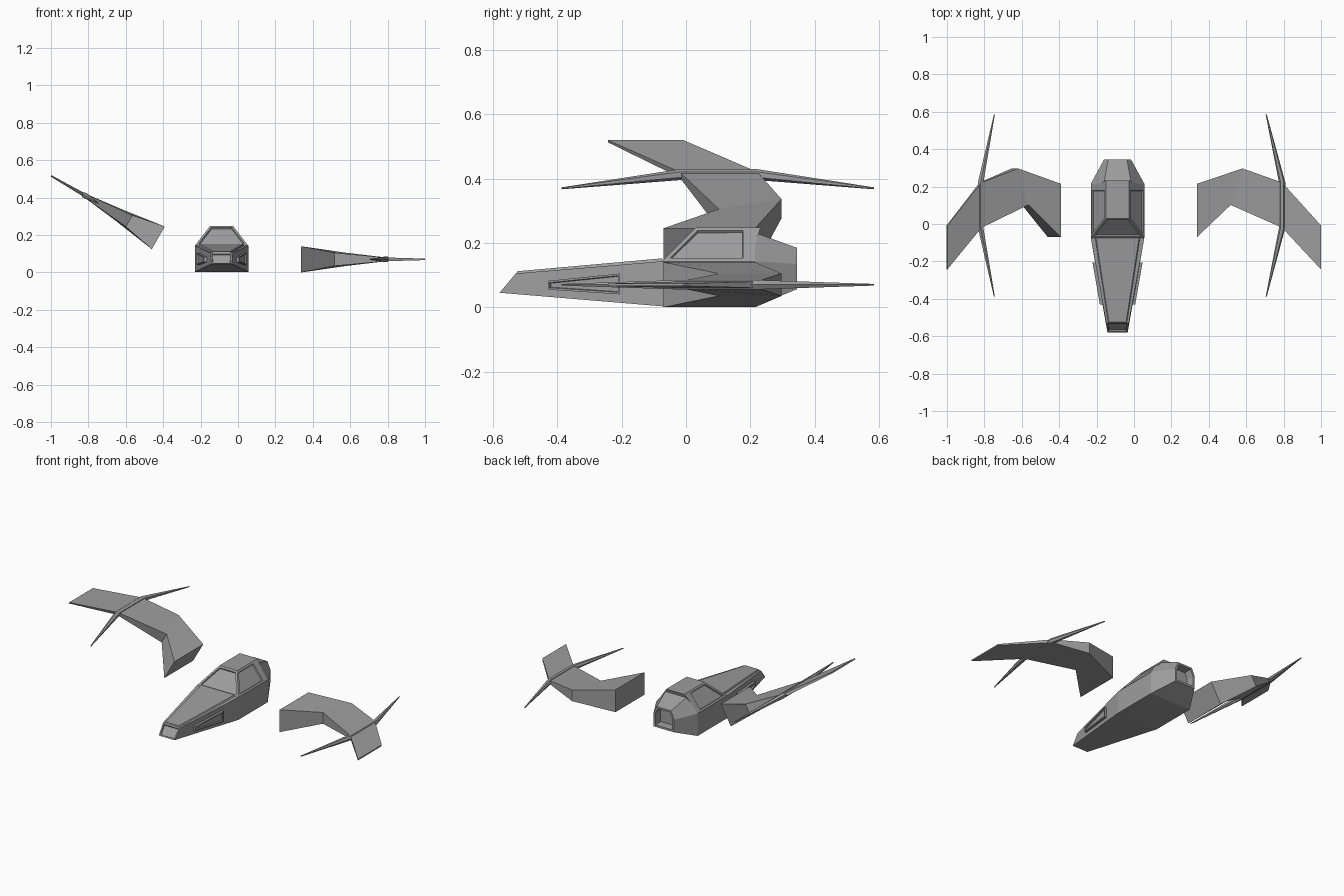
import bpy
import bmesh
import math
from mathutils import Matrix, Vector

cube = bpy.data.objects.get("Cube")
if cube:
    bpy.data.objects.remove(cube, do_unlink=True)

grey = bpy.data.materials.new("hull_grey")
grey.use_nodes = True
COLOUR = (0.34, 0.34, 0.34, 1)
grey.diffuse_color = COLOUR
grey.node_tree.nodes["Principled BSDF"].inputs["Base Color"].default_value = COLOUR

BODY = Matrix.Translation((-0.088, 0, 0))


def loft(name, rings, matrix, panel=None, thickness=0.012, depth=-0.008):
    """Skin a row of matching rings, then recess the faces picked by panel."""
    bm = bmesh.new()
    rows = [[bm.verts.new(p) for p in ring] for ring in rings]
    n = len(rows[0])
    for a, b in zip(rows, rows[1:]):
        for i in range(n):
            j = (i + 1) % n
            bm.faces.new((a[i], a[j], b[j], b[i]))
    bm.faces.new(rows[0])
    bm.faces.new(rows[-1])
    bmesh.ops.recalc_face_normals(bm, faces=bm.faces)
    if panel:
        bm.normal_update()
        chosen = [f for f in bm.faces if panel(f.normal, f.calc_center_median())]
        bmesh.ops.inset_individual(bm, faces=chosen, thickness=thickness, use_even_offset=True)
        bmesh.ops.inset_individual(bm, faces=chosen, thickness=0.003, depth=depth)
    bm.transform(matrix)
    bmesh.ops.recalc_face_normals(bm, faces=bm.faces)
    mesh = bpy.data.meshes.new(name)
    bm.to_mesh(mesh)
    bm.free()
    mesh.materials.append(grey)
    obj = bpy.data.objects.new(name, mesh)
    bpy.context.collection.objects.link(obj)
    return obj


def section(*levels):
    """Symmetric ring from (half width, y, z) levels, bottom to top."""
    return [(w, y, z) for w, y, z in levels] + [(-w, y, z) for w, y, z in reversed(levels)]


# Main hull with a tapered nose and a framed nose panel
loft("hull", [
    section((0.054, -0.58, 0.045), (0.06, -0.53, 0.105)),
    section((0.143, -0.075, 0.003), (0.143, -0.075, 0.143)),
    section((0.143, 0.2, 0.003), (0.143, 0.2, 0.143)),
], BODY, lambda n, c: n.y < -0.5, thickness=0.008)

# Raised plate along the top of the nose
loft("nose_top_plate", [
    section((0.052, -0.53, 0.1), (0.046, -0.525, 0.112)),
    section((0.122, -0.07, 0.14), (0.115, -0.075, 0.152)),
], BODY)

# Canopy with recessed windscreen and side windows
loft("canopy", [
    section((0.143, -0.075, 0.143), (0.062, 0.03, 0.248)),
    section((0.143, 0.19, 0.143), (0.062, 0.19, 0.248)),
    section((0.143, 0.2, 0.143), (0.062, 0.232, 0.248)),
], BODY, lambda n, c: n.y < -0.4 or (abs(n.x) > 0.5 and c.y < 0.15))

# Tapered tail with a deep exhaust recess
loft("tail", [
    section((0.143, 0.2, 0.003), (0.143, 0.2, 0.143), (0.074, 0.2, 0.232)),
    section((0.143, 0.215, 0.003), (0.143, 0.215, 0.143), (0.074, 0.215, 0.232)),
    section((0.07, 0.345, 0.056), (0.072, 0.345, 0.135), (0.05, 0.345, 0.185)),
], BODY, lambda n, c: n.y > 0.95, depth=-0.05)


# Raised side panels on the nose
def nose_width(y):
    return 0.143 + 0.176 * (y + 0.075)


outline = [(-0.43, 0.055), (-0.43, 0.082), (-0.205, 0.105), (-0.205, 0.04)]
for side, label in ((1, "left"), (-1, "right")):
    loft(label + "_nose_panel",
         [[(side * (nose_width(y) + out), y, z) for y, z in outline] for out in (-0.01, 0.014)],
         BODY, lambda n, c: abs(n.x) > 0.8 and abs(c.x) > nose_width(c.y), thickness=0.006)


def hexagon(x, y, r):
    return [(x + r * math.cos(k * math.pi / 3), y, r * math.sin(k * math.pi / 3)) for k in range(6)]


# Wings, each built outward from its root: front x, y, back x, y, half thickness
WING = [
    (0.0, -0.07, 0.0, 0.215, 0.07),
    (0.18, 0.102, 0.243, 0.297, 0.035),
    (0.455, -0.02, 0.455, 0.222, 0.01),
    (0.663, -0.243, 0.663, -0.008, 0.004),
]
left = Matrix.Translation((0.337, 0, 0.07))
right = (Matrix.Translation((-0.426, 0, 0.185))
         @ Matrix.Rotation(math.radians(30), 4, 'Y')
         @ Matrix.Scale(-1, 4, Vector((1, 0, 0))))
for label, matrix in (("left", left), ("right", right)):
    loft(label + "_wing",
         [[(fx, fy, -t), (fx, fy, t), (bx, by, t), (bx, by, -t)] for fx, fy, bx, by, t in WING],
         matrix)
    # Hub rod drawn out into a long spike at each end
    loft(label + "_wing_spikes",
         [hexagon(0.37, -0.388, 0.003), hexagon(0.455, -0.02, 0.017),
          hexagon(0.455, 0.222, 0.017), hexagon(0.37, 0.585, 0.003)],
         matrix)
